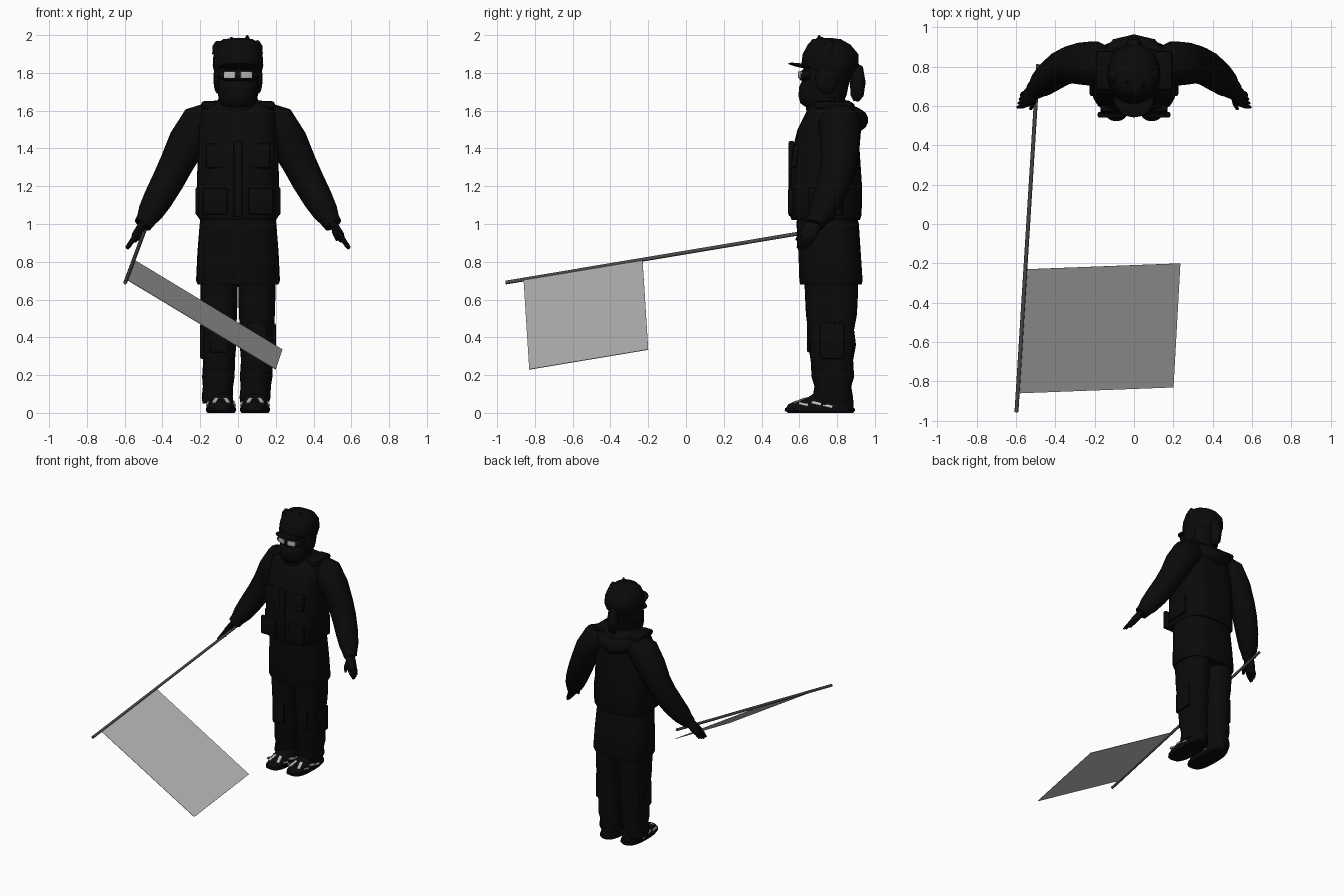
import bpy, bmesh, math
from mathutils import Vector

if "Cube" in bpy.data.objects:
    bpy.data.objects.remove(bpy.data.objects["Cube"])


def material(name, r, g, b):
    m = bpy.data.materials.new(name)
    m.use_nodes = True
    m.diffuse_color = (r, g, b, 1)
    m.node_tree.nodes["Principled BSDF"].inputs["Base Color"].default_value = (r, g, b, 1)
    return m


BLACK = material("black cloth", 0.003, 0.003, 0.003)
POLE = material("dark grey pole", 0.07, 0.07, 0.07)
FLAG = material("grey flag", 0.45, 0.45, 0.45)
PALE = material("pale grey trim", 0.5, 0.5, 0.5)


def finish(name, bm, mat, smooth=True):
    bmesh.ops.recalc_face_normals(bm, faces=bm.faces[:])
    me = bpy.data.meshes.new(name)
    bm.to_mesh(me)
    bm.free()
    me.materials.append(mat)
    ob = bpy.data.objects.new(name, me)
    bpy.context.collection.objects.link(ob)
    if smooth:
        bpy.ops.object.select_all(action='DESELECT')
        ob.select_set(True)
        bpy.context.view_layer.objects.active = ob
        bpy.ops.object.shade_smooth_by_angle(angle=math.radians(40))
    return ob


def skin(name, rings, mat=BLACK):
    """Close a stack of point rings into a solid."""
    bm = bmesh.new()
    loops = [[bm.verts.new(p) for p in ring] for ring in rings]
    n = len(loops[0])
    for a, b in zip(loops, loops[1:]):
        for i in range(n):
            j = (i + 1) % n
            bm.faces.new((a[i], a[j], b[j], b[i]))
    bm.faces.new(loops[0])
    bm.faces.new(loops[-1])
    return finish(name, bm, mat)


def unit_ring(n, power):
    for i in range(n):
        t = math.tau * i / n
        c, s = math.cos(t), math.sin(t)
        yield (math.copysign(abs(c) ** (2 / power), c),
               math.copysign(abs(s) ** (2 / power), s))


def stack(name, rows, power=2.0, cx=0.0, n=28):
    """Level rings: height, half width, front y, back y, optional x shift."""
    rings = []
    for z, w, front, back, *dx in rows:
        x0 = cx + (dx[0] if dx else 0)
        rings.append([(x0 + w * u, (front + back) / 2 + (back - front) / 2 * v, z)
                      for u, v in unit_ring(n, power)])
    return skin(name, rings)


def tube(name, pts, radii, flat=1.0, mat=BLACK, n=14):
    """Round tube along a path, square to its direction."""
    pts = [Vector(p) for p in pts]
    rings = []
    for i, (p, r) in enumerate(zip(pts, radii)):
        t = (pts[min(i + 1, len(pts) - 1)] - pts[max(i - 1, 0)]).normalized()
        ref = Vector((0, 1, 0)) if abs(t.y) < 0.9 else Vector((0, 0, 1))
        u = ref.cross(t).normalized()
        v = t.cross(u)
        rings.append([p + u * (r * a * flat) + v * (r * b) for a, b in unit_ring(n, 2)])
    return skin(name, rings, mat)


def box(name, centre, size, mat=BLACK, bevel=0.01, rot=(0, 0, 0)):
    bm = bmesh.new()
    bmesh.ops.create_cube(bm, size=1)
    bmesh.ops.scale(bm, vec=size, verts=bm.verts[:])
    if bevel:
        bmesh.ops.bevel(bm, geom=bm.edges[:], offset=bevel, segments=2,
                        profile=0.5, affect='EDGES')
    ob = finish(name, bm, mat)
    ob.location, ob.rotation_euler = centre, rot
    return ob


def ball(name, centre, size, mat=BLACK, rot=(0, 0, 0)):
    bm = bmesh.new()
    bmesh.ops.create_uvsphere(bm, u_segments=20, v_segments=12, radius=1)
    bmesh.ops.scale(bm, vec=size, verts=bm.verts[:])
    ob = finish(name, bm, mat)
    ob.location, ob.rotation_euler = centre, rot
    return ob


# Jacket, coat skirt and collar
stack("jacket", [(1.02, .20, .56, .92), (1.05, .22, .548, .93), (1.2, .218, .55, .932),
                 (1.38, .213, .56, .92), (1.5, .208, .59, .91), (1.59, .2, .635, .905),
                 (1.635, .18, .665, .89), (1.655, .12, .68, .86)], 2.8)
stack("coat_skirt", [(.68, .214, .605, .93), (.7, .222, .6, .935), (.85, .215, .595, .925),
                     (1.0, .203, .585, .915), (1.06, .195, .59, .9)], 2.7)
stack("collar", [(1.58, .13, .64, .88), (1.65, .11, .63, .85), (1.68, .095, .64, .83)])
box("front_placket", (0, .558, 1.24), (.05, .03, .4))
tube("hood", [(-.15, .72, 1.62), (-.15, .83, 1.6), (-.08, .89, 1.565), (0, .905, 1.55),
              (.08, .89, 1.565), (.15, .83, 1.6), (.15, .72, 1.62)],
     [.02, .045, .055, .06, .055, .045, .02])

# Head, face mask and fur hat
stack("head", [(1.6, .085, .66, .82), (1.64, .1, .605, .83), (1.68, .105, .595, .85),
               (1.73, .11, .6, .86), (1.76, .115, .615, .87), (1.82, .12, .62, .89)], 2.2)
stack("hat", [(1.77, .11, .68, .86), (1.8, .125, .64, .89), (1.84, .134, .61, .912),
              (1.9, .13, .618, .912), (1.95, .115, .645, .87), (1.978, .08, .67, .82),
              (1.985, .02, .72, .77)], 2.2)
ball("hat_brim", (0, .64, 1.833), (.1, .1, .012), rot=(math.radians(-10), 0, 0))
ball("goggle_frame", (0, .64, 1.785), (.105, .045, .035))
tube("ponytail", [(0, .87, 1.85), (0, .905, 1.82), (0, .91, 1.75), (0, .905, 1.68),
                  (0, .9, 1.65)], [.02, .035, .042, .036, .015])
for i, (x, y, z) in enumerate([(-.115, .75, 1.968), (-.035, .72, 1.99), (.05, .705, 2.0),
                               (.108, .76, 1.972)]):
    tube(f"hat_tuft_{i + 1}", [(x * .8, y, 1.92), (x * .95, y, 1.955), (x, y, z)],
         [.05, .028, .004], n=8)

# Paired parts, the model's left first
for side, s in (("left", 1), ("right", -1)):
    # Goggle lens and hat flap
    box(f"{side}_lens", (s * .043, .603, 1.79), (.062, .009, .036), PALE, .003,
        (0, 0, s * math.radians(14)))
    ball(f"{side}_ear_flap", (s * .108, .745, 1.77), (.022, .06, .08))

    # Sleeve with cuff
    tube(f"{side}_sleeve",
         [(s * x, y, z) for x, y, z in
          [(.13, .81, 1.57), (.2, .815, 1.53), (.27, .815, 1.43), (.325, .81, 1.32),
           (.37, .79, 1.23), (.425, .75, 1.13), (.465, .715, 1.06), (.495, .69, 1.01)]],
         [.085, .115, .107, .095, .09, .082, .07, .05], .95, n=18)
    tube(f"{side}_cuff", [(s * .475, .7, 1.04), (s * .505, .68, .995)], [.055, .048])

    # Hand with fingers and thumb
    tube(f"{side}_palm", [(s * .49, .69, 1.02), (s * .515, .665, .98), (s * .54, .645, .94),
                          (s * .55, .635, .915)], [.035, .046, .046, .035], .5)
    for i in range(4):
        y = .605 + i * .02
        tube(f"{side}_finger_{i + 1}",
             [(s * .54, y + .005, .94), (s * .565, y - .005, .905),
              (s * (.592 - i * .006), y - .012, .868 + abs(i - 1) * .006)],
             [.015, .013, .007], n=8)
    tube(f"{side}_thumb", [(s * .51, .65, .985), (s * .515, .61, .95), (s * .525, .585, .915)],
         [.018, .015, .008], n=8)

    # Trouser leg with soft folds, knee panel and side pocket
    stack(f"{side}_trouser_leg",
          [(.05, .075, .685, .87, -.012), (.08, .082, .67, .885, -.01), (.14, .08, .68, .875, -.006),
           (.19, .086, .665, .89, -.004), (.28, .084, .66, .885), (.36, .091, .645, .9),
           (.44, .09, .645, .89), (.52, .095, .635, .905), (.62, .098, .63, .91),
           (.76, .1, .625, .91)], 2.4, cx=s * .1)
    box(f"{side}_side_pocket", (s * .188, .775, .38), (.025, .13, .19))
    box(f"{side}_knee_panel", (s * .1, .65, .4), (.1, .02, .16))

    # Jacket pockets and shoulder yoke
    box(f"{side}_lower_pocket", (s * .12, .555, 1.12), (.13, .03, .14))
    box(f"{side}_chest_pocket", (s * .115, .578, 1.36), (.11, .03, .13),
        rot=(math.radians(-8), 0, 0))
    box(f"{side}_hip_pocket", (s * .21, .74, 1.12), (.03, .18, .15))
    box(f"{side}_shoulder_strap", (s * .15, .78, 1.63), (.09, .2, .04), bevel=.015)

    # Shoe with sole and pale trim plates
    x = s * .09
    stack(f"{side}_sole", [(0, .072, .54, .885), (.012, .08, .522, .895), (.026, .079, .525, .892)],
          2.6, cx=x)
    stack(f"{side}_shoe", [(.026, .074, .53, .888), (.045, .073, .54, .888), (.06, .066, .57, .886),
                           (.085, .062, .65, .884), (.12, .058, .7, .875)], 2.4, cx=x)
    for t in (1, -1):
        for i, (y, h) in enumerate([(.62, .046), (.69, .05), (.75, .036)]):
            box(f"{side}_shoe_trim_{i + 1}_{'outer' if t == s else 'inner'}",
                (x + t * (.07 - i * .0), y, h), (.009, .05, .014), PALE, 0,
                (math.radians(-15), -t * math.radians(20), t * math.radians(8 if y < .65 else 0)))
        box(f"{side}_toe_trim_{'outer' if t == s else 'inner'}", (x + t * .03, .6, .066),
            (.022, .07, .006), PALE, 0, (math.radians(22), 0, t * .25))

# Flag pole with thin cloth
tube("flag_pole", [(-.597, -.955, .69), (-.487, .81, .985)], [.01, .01], mat=POLE, n=12)
bm = bmesh.new()
bm.faces.new([bm.verts.new(p) for p in
              [(-.588, -.86, .705), (.2, -.83, .23), (.235, -.2, .335), (-.55, -.23, .81)]])
flag = finish("flag_cloth", bm, FLAG, smooth=False)
thick = flag.modifiers.new("thickness", 'SOLIDIFY')
thick.thickness, thick.offset = .003, 0
